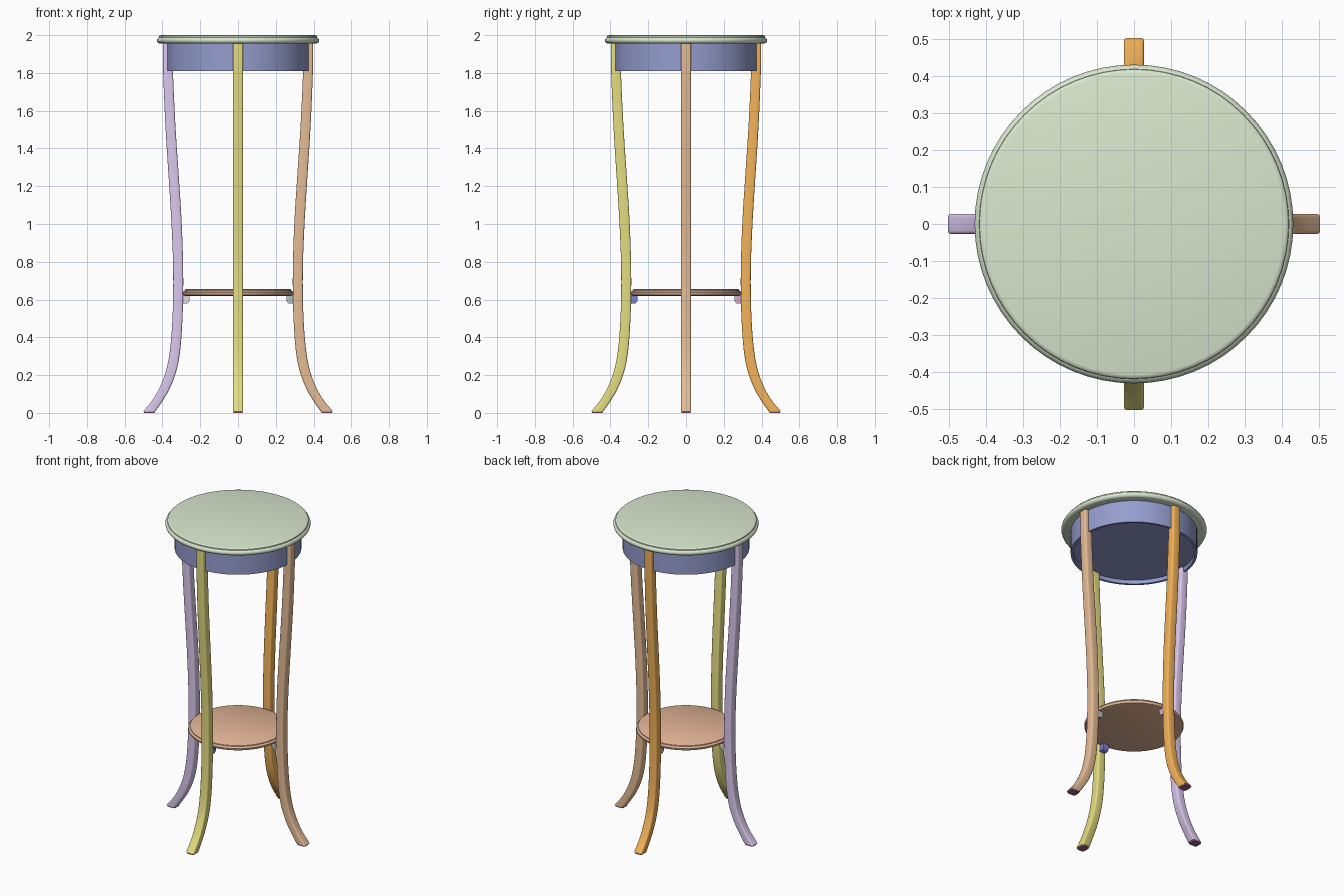
import bpy, bmesh, math

if "Cube" in bpy.data.objects:
    bpy.data.objects.remove(bpy.data.objects["Cube"])


def material(name, rgb):
    m = bpy.data.materials.new(name)
    m.diffuse_color = (*rgb, 1)
    m.use_nodes = True
    m.node_tree.nodes["Principled BSDF"].inputs["Base Color"].default_value = m.diffuse_color
    return m


def finish(bm, name, rgb, angle=0.0, sharp=35):
    bmesh.ops.recalc_face_normals(bm, faces=bm.faces)
    me = bpy.data.meshes.new(name)
    bm.to_mesh(me)
    bm.free()
    ob = bpy.data.objects.new(name, me)
    bpy.context.collection.objects.link(ob)
    ob.rotation_euler.z = angle
    me.materials.append(material(name, rgb))
    bpy.ops.object.select_all(action='DESELECT')
    ob.select_set(True)
    bpy.context.view_layer.objects.active = ob
    bpy.ops.object.shade_smooth_by_angle(angle=math.radians(sharp))
    return ob


def loft(bm, rings):
    """Skin closed rings of points and cap both ends."""
    vs = [[bm.verts.new(p) for p in ring] for ring in rings]
    n = len(vs[0])
    for a, b in zip(vs, vs[1:]):
        for i in range(n):
            j = (i + 1) % n
            bm.faces.new((a[i], a[j], b[j], b[i]))
    bm.faces.new(vs[0])
    bm.faces.new(vs[-1])


def lathe(name, profile, rgb, n=64):
    bm = bmesh.new()
    loft(bm, [[(r * math.cos(2 * math.pi * i / n), r * math.sin(2 * math.pi * i / n), z)
               for i in range(n)] for r, z in profile])
    return finish(bm, name, rgb)


def rounded_section(x0, x1, w, z, r=0.009, seg=3):
    """Horizontal rounded rectangle from x0 to x1, width 2w."""
    pts = []
    for cx, cy, a0 in ((x1 - r, w - r, 0), (x0 + r, w - r, 90),
                       (x0 + r, r - w, 180), (x1 - r, r - w, 270)):
        for k in range(seg + 1):
            a = math.radians(a0 + 90 * k / seg)
            pts.append((cx + r * math.cos(a), cy + r * math.sin(a), z))
    return pts


# Leg silhouette: height, inner edge, outer edge
LEG = [(0.008, .437, .502), (0.06, .402, .459), (0.11, .371, .427), (0.185, .338, .393),
       (0.26, .317, .372), (0.36, .303, .357), (0.5, .294, .347), (0.65, .290, .343),
       (0.8, .291, .344), (1.0, .298, .352), (1.2, .310, .364), (1.5, .330, .383),
       (1.8, .344, .396), (1.957, .346, .398)]


def smooth_rows(rows, steps=4):
    """Hermite interpolation of the edges over height."""
    def slope(i, c):
        a, b = rows[max(i - 1, 0)], rows[min(i + 1, len(rows) - 1)]
        return (b[c] - a[c]) / (b[0] - a[0])
    out = []
    for i in range(len(rows) - 1):
        p, q = rows[i], rows[i + 1]
        h = q[0] - p[0]
        for k in range(steps):
            t = k / steps
            row = [p[0] + h * t]
            for c in (1, 2):
                row.append((2*t**3 - 3*t**2 + 1) * p[c] + (t**3 - 2*t*t + t) * h * slope(i, c)
                           + (3*t*t - 2*t**3) * q[c] + (t**3 - t*t) * h * slope(i + 1, c))
            out.append(row)
    return out + [list(rows[-1])]


# Round top with moulded edge
lathe("table_top", [(.412, 1.955), (.422, 1.958), (.428, 1.965), (.430, 1.972), (.428, 1.980),
                    (.422, 1.986), (.418, 1.988), (.417, 1.994), (.413, 1.998), (.406, 2.0)],
      (.70, .80, .62))

# Apron drum, with a shallow recess underneath
lathe("apron", [(.36, 1.835), (.36, 1.81), (.375, 1.81), (.375, 1.956)], (.30, .34, .62))

# Lower shelf
lathe("lower_shelf", [(.280, .620), (.289, .623), (.294, .631), (.294, .637), (.289, .644),
                      (.284, .646), (.283, .651), (.276, .655)], (.78, .47, .31))

# Legs, foot pads and shelf brackets around the centre
SIDES = [("right", 0, (.78, .50, .30), (.45, .55, .55)),
         ("back", 90, (.90, .45, .10), (.70, .40, .62)),
         ("left", 180, (.70, .58, .85), (.75, .72, .78)),
         ("front", 270, (.78, .72, .22), (.20, .22, .65))]
for side, deg, leg_rgb, bracket_rgb in SIDES:
    ang = math.radians(deg)
    bm = bmesh.new()
    loft(bm, [rounded_section(x0, x1, .027, z) for z, x0, x1 in smooth_rows(LEG)])
    finish(bm, side + "_leg", leg_rgb, ang)

    bm = bmesh.new()
    loft(bm, [rounded_section(.441, .498, .025, z) for z in (0.0, .008)])
    finish(bm, side + "_foot_pad", (.35, .12, .25), ang)

    # Quarter-round block under the shelf
    prof = [(.297, .622), (.256, .622), (.256, .605)]
    prof += [(.278 - .022 * math.cos(a), .600 - .022 * math.sin(a))
             for a in (math.radians(15 * k) for k in range(7))]
    prof += [(.297, .578)]
    bm = bmesh.new()
    loft(bm, [[(x, y, z) for x, z in prof] for y in (-.02, .02)])
    finish(bm, side + "_shelf_bracket", bracket_rgb, ang)
